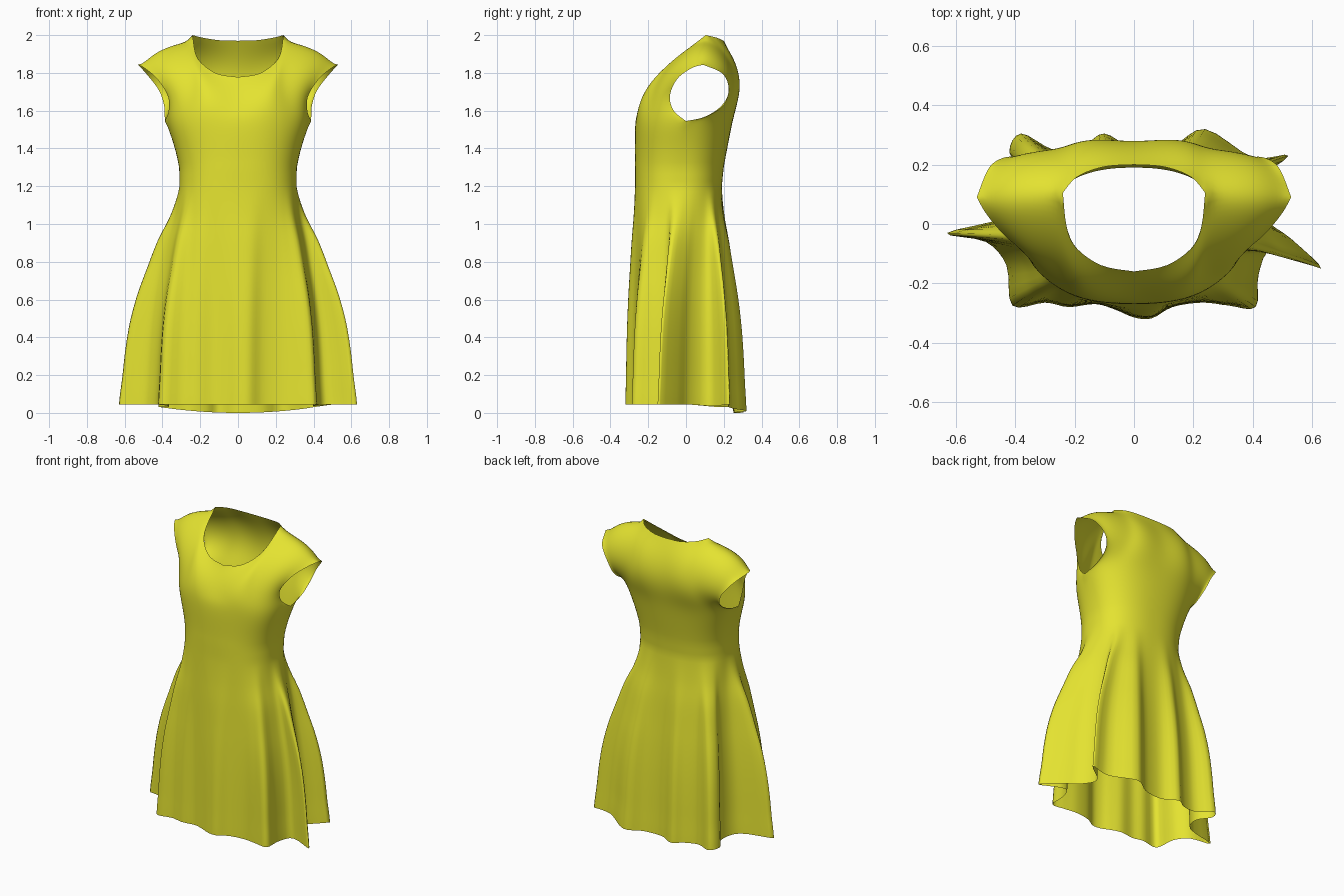
import bpy, bmesh, math
from mathutils import Vector

if "Cube" in bpy.data.objects:
    bpy.data.objects.remove(bpy.data.objects["Cube"])

N = 32            # columns per quarter of the dress
POW = 2 / 2.4     # squarish cross-section


def spline(pts, t, closed=False):
    """Catmull-Rom through pts, t in 0..1"""
    n = len(pts)
    segs = n if closed else n - 1
    x = t * segs
    i = min(int(x), segs - 1)
    f = x - i

    def p(k):
        return Vector(pts[k % n] if closed else pts[max(0, min(n - 1, k))])
    a, b, c, d = p(i - 1), p(i), p(i + 1), p(i + 2)
    return 0.5 * (2 * b + (c - a) * f + (2 * a - 5 * b + 4 * c - d) * f * f
                  + (3 * b - a - 3 * c + d) * f ** 3)


def spow(v):
    return math.copysign(abs(v) ** POW, v) if abs(v) > 1e-9 else 0.0


def ring(row, phi):
    """Body cross-section point; phi = 0 is centre front, 90 degrees is +x"""
    z, a, yf, yb, y0 = row
    c = spow(math.cos(phi))
    y = y0 + (yf - y0) * c if c > 0 else y0 - (yb - y0) * c
    return Vector((a * spow(math.sin(phi)), y, z))


# body sections: z, half width, front y, back y, side y
BODY = [(1.2, .31, -.27, .19, -.04), (1.3, .312, -.27, .2, -.03),
        (1.38, .328, -.271, .216, -.02), (1.46, .353, -.273, .232, -.01),
        (1.545, .387, -.274, .246, 0)]

# hem outline with its folds, from centre front round by the right, 8 per quarter
HEM = [(0, -.315), (.06, -.318), (.13, -.28), (.23, -.265),
       (.32, -.275), (.41, -.28), (.42, -.17), (.47, -.085),
       (.63, -.15), (.53, -.05), (.44, .02), (.40, .13),
       (.52, .23), (.40, .225), (.24, .32), (.13, .265),
       (0, .255), (-.1, .305), (-.17, .265), (-.27, .25),
       (-.38, .305), (-.42, .24), (-.365, .15), (-.42, .03),
       (-.63, -.03), (-.5, -.06), (-.43, -.14), (-.41, -.275),
       (-.3, -.265), (-.22, -.28), (-.13, -.27), (-.06, -.29)]
# flare of the skirt from hem (1) to waist (0)
FLARE = [(1, 0), (.945, 0), (.895, 0), (.82, 0), (.70, 0),
         (.535, 0), (.36, 0), (.135, 0), (0, 0)]

bm = bmesh.new()


def add_grid(rows):
    vs = [[bm.verts.new(p) for p in r] for r in rows]
    for r0, r1 in zip(vs, vs[1:]):
        for k in range(len(r0) - 1):
            bm.faces.new((r0[k], r0[k + 1], r1[k + 1], r1[k]))


# skirt: blend from folded hem to waist section, dipping at the centre back
rows = []
SK = 40
for j in range(SK + 1):
    r = j / SK
    f = spline(FLARE, r)[0]
    row = []
    for k in range(4 * N + 1):
        t = (k % (4 * N)) / (4 * N)
        w = ring(BODY[0], t * math.tau)
        h = spline(HEM, t, True)
        dip = max(0, min(1, h.y / .25)) * max(0, 1 - (h.x / .5) ** 2)
        zh = .045 - .045 * dip
        row.append((w.x + (h.x - w.x) * f, w.y + (h.y - w.y) * f,
                    zh + (1.2 - zh) * r))
    rows.append(row)
add_grid(rows)

# fitted bodice from waist to underarm
add_grid([[ring(spline(BODY, j / 12), (k % (4 * N)) / (4 * N) * math.tau)
           for k in range(4 * N + 1)] for j in range(13)])

# yoke: front and back panels between underarm, armhole, shoulder and neckline
SHOULDER = [(.24, .105, 2.0), (.36, .1, 1.968), (.46, .095, 1.918), (.53, .09, 1.843)]
NECK = {1: [(0, -.16, 1.778), (.12, -.135, 1.80), (.215, -.05, 1.88), SHOULDER[0]],
        -1: [(0, .2, 1.97), (.1, .193, 1.973), (.19, .16, 1.987), SHOULDER[0]]}
ARM = {1: [(.387, 0, 1.545), (.367, -.065, 1.6), (.372, -.085, 1.68),
           (.43, -.045, 1.77), (.495, .03, 1.825), SHOULDER[-1]],
       -1: [(.387, 0, 1.545), (.388, .11, 1.57), (.392, .2, 1.63),
            (.42, .227, 1.71), (.485, .195, 1.795), SHOULDER[-1]]}


def panel(side, front):
    neck, arm = NECK[front], ARM[front]

    def bottom(u):
        phi = u * math.pi / 2
        return ring(BODY[-1], phi if front > 0 else math.pi - phi)

    def top(u):
        return spline(neck, 2 * u) if u <= .5 else spline(SHOULDER, 2 * u - 1)
    b0, b1, t0, t1 = bottom(0), bottom(1), top(0), top(1)
    out = []
    M = 24
    for j in range(M + 1):
        v = j / M
        row = []
        for k in range(N + 1):
            u = k / N
            p = ((1 - v) * bottom(u) + v * top(u)
                 + (1 - u) * b0.lerp(t0, v) + u * spline(arm, v)
                 - ((1 - u) * ((1 - v) * b0 + v * t0) + u * ((1 - v) * b1 + v * t1)))
            # cloth roundness over chest, shoulder and upper back
            s = math.sin(math.pi * v)
            if front > 0:
                p += Vector((0, -.02, .01)) * s * math.sin(math.pi * u)
            else:
                p += Vector((0, .052, 0)) * s * (1 - u) ** 1.3
                p += Vector((0, .006, .008)) * s * math.sin(math.pi * u)
            row.append((p.x * side, p.y, p.z))
        out.append(row)
    add_grid(out)


for side in (1, -1):
    for front in (1, -1):
        panel(side, front)

bmesh.ops.remove_doubles(bm, verts=bm.verts[:], dist=0.0005)

# relax the bodice cloth, leaving neckline, armholes and skirt as cut
soft = [v for v in bm.verts if v.co.z > 1.3 and not v.is_boundary]
for _ in range(28):
    bmesh.ops.smooth_vert(bm, verts=soft, factor=.5,
                          use_axis_x=True, use_axis_y=True, use_axis_z=True)

bmesh.ops.recalc_face_normals(bm, faces=bm.faces[:])
# make sure the cloth faces outwards
probe = min(bm.faces, key=lambda f: (f.calc_center_median() - Vector((0, -.27, 1.3))).length)
if probe.normal.y > 0:
    bmesh.ops.reverse_faces(bm, faces=bm.faces[:])

me = bpy.data.meshes.new("dress")
bm.to_mesh(me)
bm.free()
dress = bpy.data.objects.new("dress", me)
bpy.context.collection.objects.link(dress)

yellow = bpy.data.materials.new("yellow_cloth")
yellow.diffuse_color = (.78, .77, .03, 1)
yellow.use_nodes = True
yellow.node_tree.nodes["Principled BSDF"].inputs["Base Color"].default_value = yellow.diffuse_color
me.materials.append(yellow)
for poly in me.polygons:
    poly.use_smooth = True
